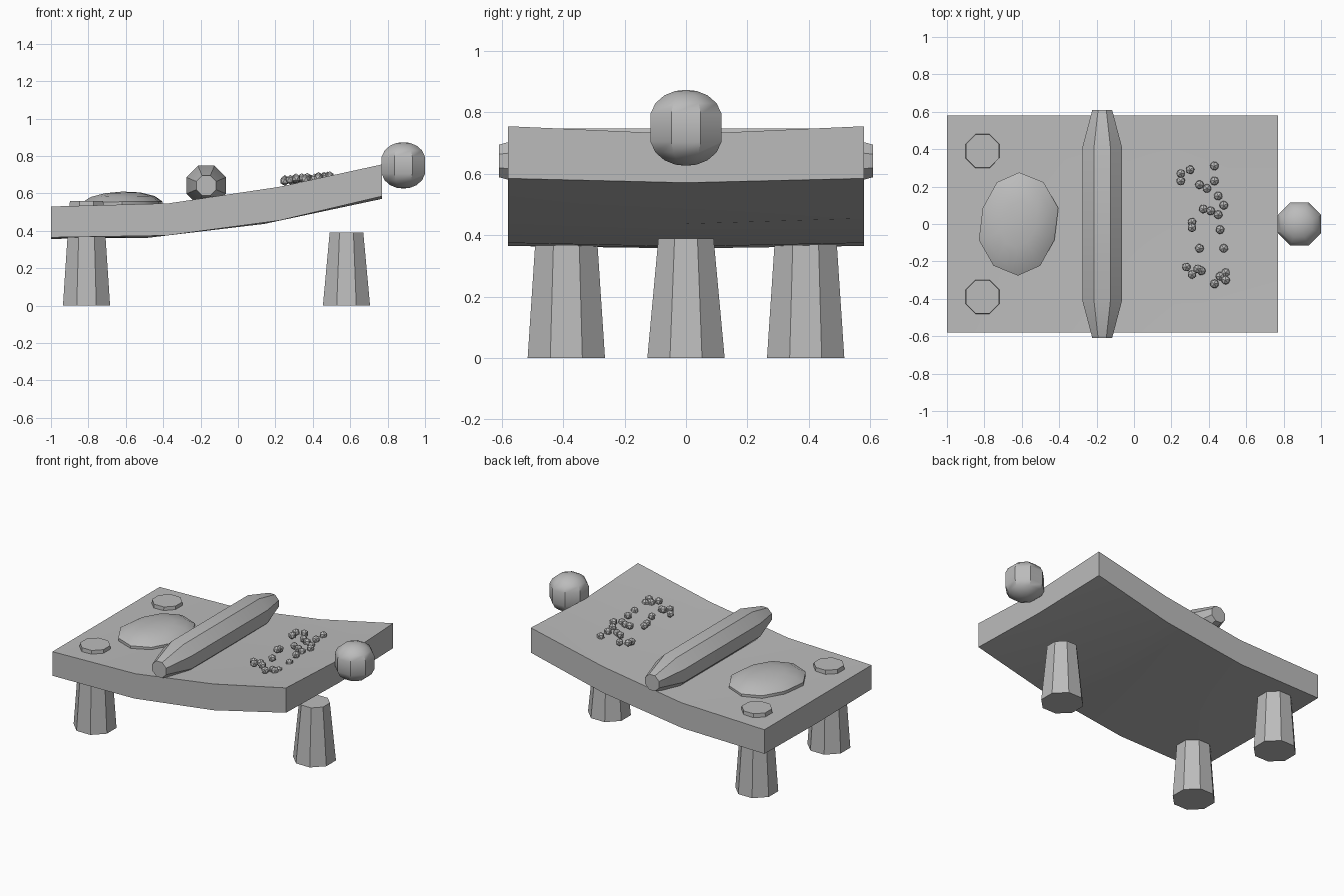
import bpy, bmesh, math
from mathutils import Matrix, Vector

cube = bpy.data.objects.get("Cube")
if cube:
    bpy.data.objects.remove(cube)

grey = bpy.data.materials.new("plain grey")
grey.use_nodes = True
grey.diffuse_color = (0.5, 0.5, 0.5, 1)
grey.node_tree.nodes["Principled BSDF"].inputs["Base Color"].default_value = (0.5, 0.5, 0.5, 1)


def finish(name, bm, angle=30):
    """Turn a bmesh into a linked object with grey material and sharp-edge shading."""
    bmesh.ops.recalc_face_normals(bm, faces=bm.faces)
    mesh = bpy.data.meshes.new(name)
    bm.to_mesh(mesh)
    bm.free()
    mesh.materials.append(grey)
    obj = bpy.data.objects.new(name, mesh)
    bpy.context.collection.objects.link(obj)
    bpy.ops.object.select_all(action='DESELECT')
    obj.select_set(True)
    bpy.context.view_layer.objects.active = obj
    bpy.ops.object.shade_smooth_by_angle(angle=math.radians(angle))
    return obj


def lathe(name, profile, matrix, sides=8):
    """Stack of polygon rings (flat radius, height), closed at both ends."""
    bm = bmesh.new()
    rings = []
    for radius, z in profile:
        corner = radius / math.cos(math.pi / sides)
        ring = []
        for i in range(sides):
            a = (i + 0.5) * math.tau / sides
            ring.append(bm.verts.new((corner * math.cos(a), corner * math.sin(a), z)))
        rings.append(ring)
    for low, high in zip(rings, rings[1:]):
        for i in range(sides):
            j = (i + 1) % sides
            bm.faces.new((low[i], low[j], high[j], high[i]))
    bm.faces.new(rings[0])
    bm.faces.new(rings[-1])
    bm.transform(matrix)
    return finish(name, bm)


# Curved slab: sections along x as (x, edge z, sag at the middle, x shift at the middle)
half_width = 0.58
top_rows = [(-1, 0.53, 0, 0), (-0.37, 0.547, 0.005, 0),
            (0.22, 0.635, 0.012, 0), (0.77, 0.755, 0.026, 0)]
bottom_rows = [(-1, 0.365, 0.008, 0), (-0.38, 0.375, 0.012, -0.1),
               (0.22, 0.455, 0.018, -0.08), (0.77, 0.585, 0.014, 0)]
bm = bmesh.new()


def sheet(rows):
    return [[bm.verts.new((x, -half_width, z)),
             bm.verts.new((x + shift, 0, z - sag)),
             bm.verts.new((x, half_width, z))] for x, z, sag, shift in rows]


top, bottom = sheet(top_rows), sheet(bottom_rows)
for grid in (top, bottom):
    for a, b in zip(grid, grid[1:]):
        for j in range(2):
            bm.faces.new((a[j], b[j], b[j + 1], a[j + 1]))
for i in range(3):
    for j in (0, 2):
        bm.faces.new((top[i][j], top[i + 1][j], bottom[i + 1][j], bottom[i][j]))
for i in (0, 3):
    for j in range(2):
        bm.faces.new((top[i][j], top[i][j + 1], bottom[i][j + 1], bottom[i][j]))
finish("curved_tabletop", bm)

# Tapered legs: two pass through the slab, the single one stops short of it
for name, y in (("right_leg_front", -0.39), ("right_leg_back", 0.39)):
    lathe(name, [(0.126, 0), (0.089, 0.56)], Matrix.Translation((-0.81, y, 0)))
lathe("left_leg", [(0.126, 0), (0.09, 0.39)], Matrix.Translation((0.58, 0, 0)))

# Rolling pin with tapered ends, lying across the slab
lathe("rolling_pin", [(0.053, -0.61), (0.106, -0.41), (0.106, 0.41), (0.053, 0.61)],
      Matrix.Translation((-0.17, 0, 0.642)) @ Matrix.Rotation(math.pi / 2, 4, 'X'))

# Ball at the raised end
half = [(0.116, 0.045), (0.1, 0.08), (0.07, 0.106), (0.035, 0.12), (0.008, 0.123)]
lathe("end_ball", [(r, -z) for r, z in reversed(half)] + half,
      Matrix.Translation((0.884, 0, 0.75)))

# Flattened mound of dough, slightly lopsided
bm = bmesh.new()
bmesh.ops.create_uvsphere(bm, u_segments=10, v_segments=7, radius=1)
for v in bm.verts:
    v.co.x += 0.06 * math.sin(3 * v.co.y)
    v.co.z += 0.08 * v.co.x * max(v.co.z, 0)
bm.transform(Matrix.Translation((-0.617, 0, 0.54)) @ Matrix.Diagonal((0.218, 0.283, 0.07, 1)))
finish("dough_mound", bm, 40)

# Scattered crumbs, positions in hundredths
spots = [(25, 27), (25, 23), (30, 29), (43, 31), (43, 23), (35, 21), (39, 19), (45, 15),
         (48, 10), (37, 8), (41, 7), (45, 5), (31, 1), (31, -2), (46, -3), (35, -13),
         (48, -13), (28, -23), (31, -27), (34, -24), (36, -25), (49, -26), (46, -28),
         (49, -30), (43, -32)]
bm = bmesh.new()
for i, (x, y) in enumerate(spots):
    height = 0.672 + 0.0006 * (x - 25) + 0.006 * math.sin(5 * i)
    place = Matrix.Translation((x / 100, y / 100, height)) @ Matrix.Rotation(i, 4, 'Z')
    bmesh.ops.create_icosphere(bm, subdivisions=1, radius=0.026, matrix=place)
finish("crumbs", bm, 20)
